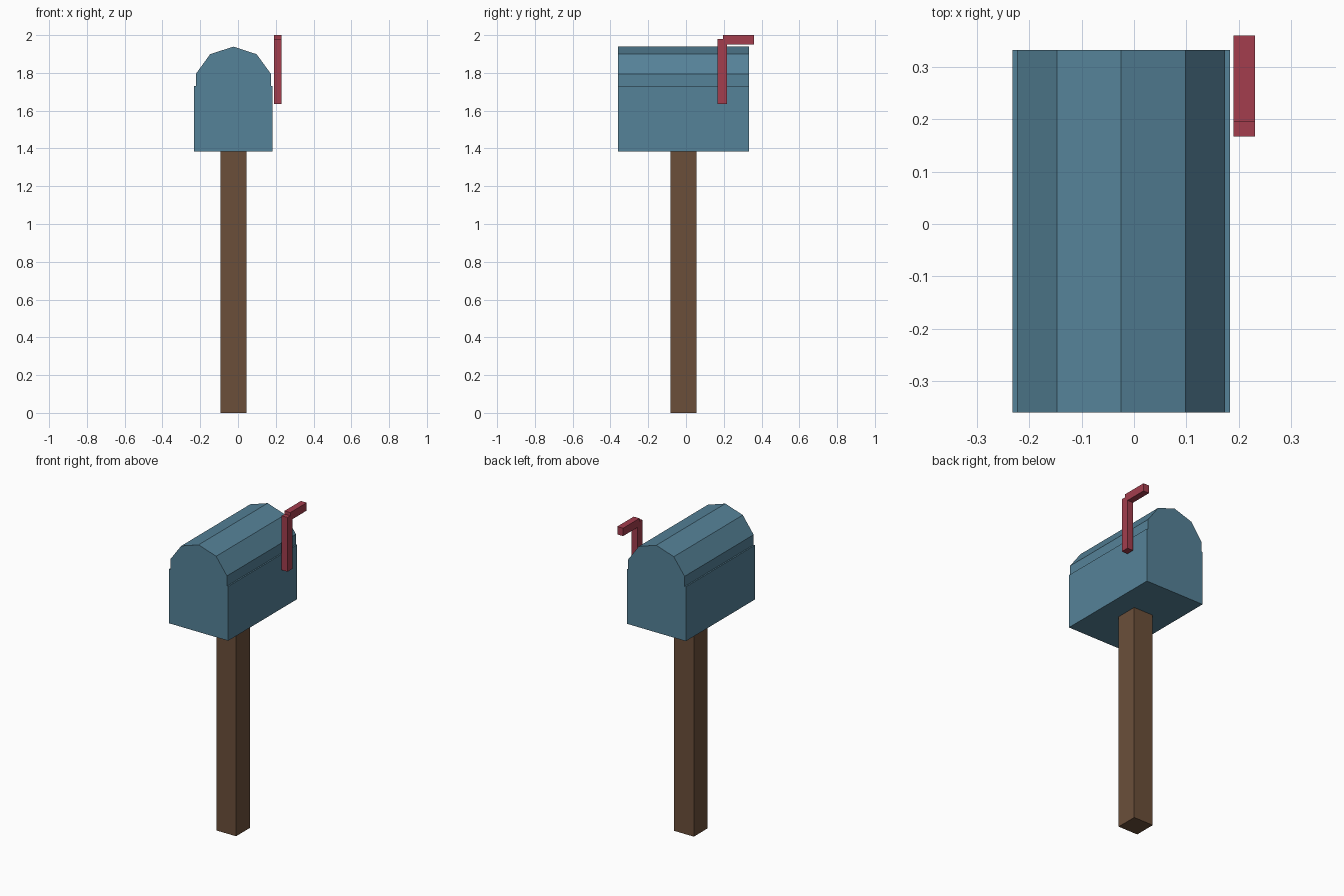
import bpy, bmesh
from math import sin, cos, radians

default_cube = bpy.data.objects.get("Cube")
if default_cube:
    bpy.data.objects.remove(default_cube, do_unlink=True)


def make_material(name, rgb):
    mat = bpy.data.materials.new(name)
    mat.use_nodes = True
    color = (*rgb, 1)
    mat.diffuse_color = color
    mat.node_tree.nodes["Principled BSDF"].inputs["Base Color"].default_value = color
    return mat


def extrude_profile(name, points, depth, mat):
    """Closed prism from a 3D outline, pushed along the depth vector."""
    bm = bmesh.new()
    face = bm.faces.new([bm.verts.new(p) for p in points])
    result = bmesh.ops.extrude_face_region(bm, geom=[face], use_keep_orig=True)
    moved = [g for g in result["geom"] if isinstance(g, bmesh.types.BMVert)]
    bmesh.ops.translate(bm, verts=moved, vec=depth)
    bmesh.ops.recalc_face_normals(bm, faces=bm.faces)
    mesh = bpy.data.meshes.new(name)
    bm.to_mesh(mesh)
    bm.free()
    mesh.materials.append(mat)
    obj = bpy.data.objects.new(name, mesh)
    bpy.context.collection.objects.link(obj)
    return obj


blue = make_material("slate blue paint", (0.091, 0.223, 0.314))
brown = make_material("brown wood", (0.147, 0.078, 0.042))
red = make_material("red paint", (0.366, 0.048, 0.076))

center_x = -0.0245
front_y, back_y = -0.36, 0.333
box_bottom, box_top = 1.385, 1.73

# Post: square timber under the box
half = 0.069
post_y = -0.014
corners = [(-1, -1), (1, -1), (1, 1), (-1, 1)]
extrude_profile("post", [(center_x + half * a, post_y + half * b, 0) for a, b in corners],
                (0, 0, box_bottom), brown)

# Mailbox body: straight walls, a small ledge, and a faceted round roof
radius = 0.209
wall = 0.2075
roof_edge = radius * sin(radians(72))
right_half = [(wall, box_bottom), (wall, box_top), (roof_edge, box_top)]
right_half += [(radius * sin(radians(a)), box_top + radius * cos(radians(a))) for a in (72, 36)]
left_half = [(-x, z) for x, z in reversed(right_half)]
outline = right_half + [(0, box_top + radius)] + left_half
extrude_profile("mailbox_body", [(center_x + x, front_y, z) for x, z in outline],
                (0, back_y - front_y, 0), blue)


# Signal flag: upright stem and a backward arm
def flag_bar(name, y0, y1, z0, z1):
    extrude_profile(name, [(0.19, y0, z0), (0.19, y1, z0), (0.19, y1, z1), (0.19, y0, z1)],
                    (0.041, 0, 0), red)


flag_bar("flag_stem", 0.167, 0.218, 1.635, 1.98)
flag_bar("flag_arm", 0.195, 0.36, 1.95, 2.0)
